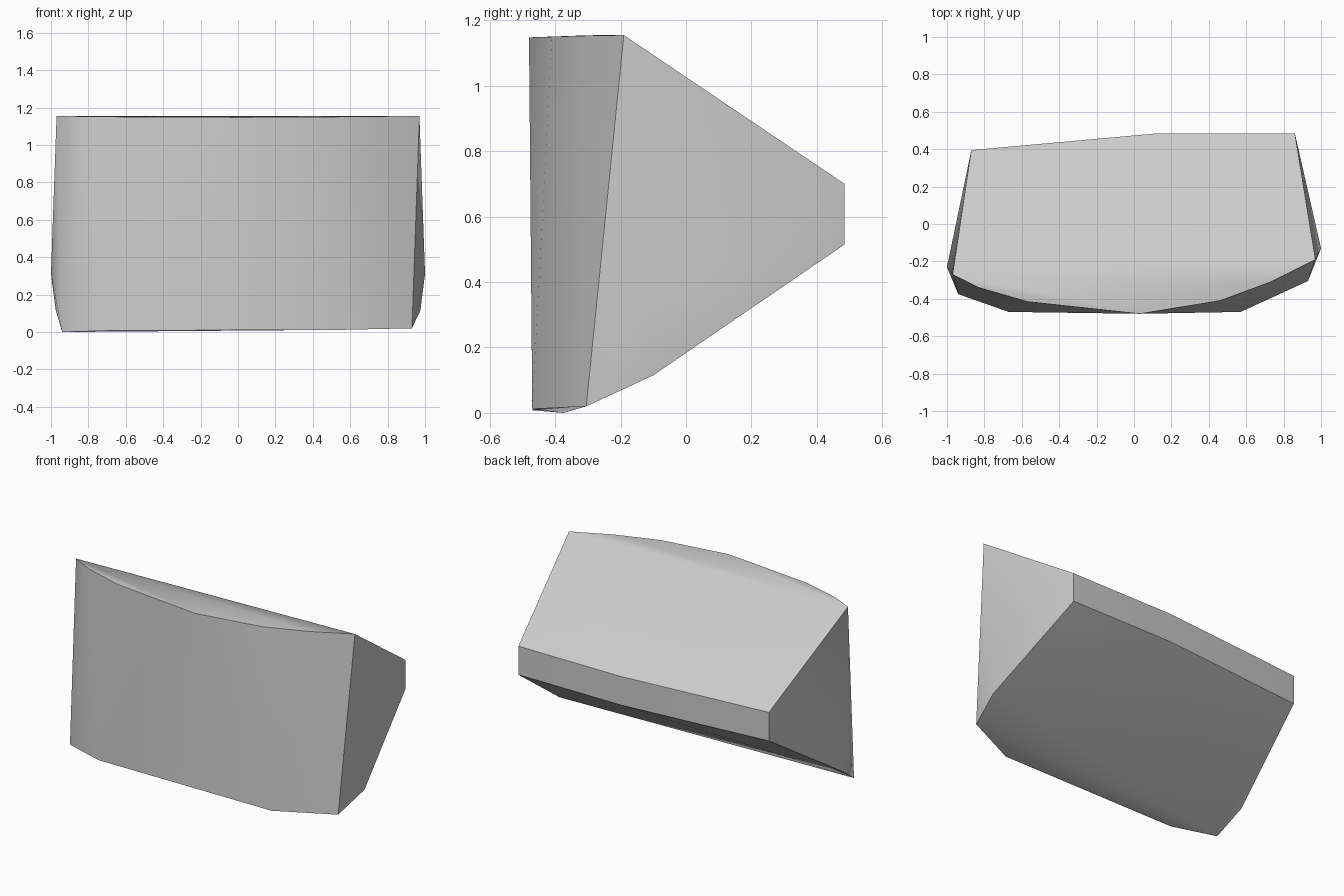
import bpy, bmesh, math

cube = bpy.data.objects.get("Cube")
if cube:
    bpy.data.objects.remove(cube, do_unlink=True)

# Single grey material
grey = bpy.data.materials.new("plain grey")
grey.use_nodes = True
colour = (0.6, 0.6, 0.6, 1)
grey.diffuse_color = colour
grey.node_tree.nodes["Principled BSDF"].inputs["Base Color"].default_value = colour

# Curved upper front edge and its two corners
top_front = [(-0.97, -0.27, 1.155), (-0.83, -0.34, 1.153), (-0.57, -0.415, 1.15),
             (0.03, -0.48, 1.148), (0.46, -0.41, 1.15), (0.73, -0.31, 1.153),
             (0.97, -0.19, 1.155)]
# Lower front edge
bottom_front = [(-0.94, -0.375, 0), (-0.67, -0.47, 0.008), (0.57, -0.47, 0.012),
                (0.93, -0.305, 0.02)]
# Bulging side corners
sides = [(-1, -0.23, 0.31), (-0.975, -0.2, 0.12), (1, -0.13, 0.31), (0.975, -0.1, 0.115)]
# Narrow back band, as upper and lower edges
back = [(x, y, z) for x, y in ((-0.87, 0.395), (0.13, 0.485), (0.86, 0.485))
        for z in (0.515, 0.7)]

# Wrap the profiles into one faceted solid
bm = bmesh.new()
for p in top_front + bottom_front + sides + back:
    bm.verts.new(p)
bmesh.ops.convex_hull(bm, input=bm.verts[:])
bmesh.ops.dissolve_limit(bm, angle_limit=math.radians(1), verts=bm.verts[:], edges=bm.edges[:])
bmesh.ops.recalc_face_normals(bm, faces=bm.faces[:])
mesh = bpy.data.meshes.new("wedge_block")
bm.to_mesh(mesh)
bm.free()
mesh.materials.append(grey)

block = bpy.data.objects.new("wedge_block", mesh)
bpy.context.collection.objects.link(block)
bpy.ops.object.select_all(action='DESELECT')
block.select_set(True)
bpy.context.view_layer.objects.active = block
bpy.ops.object.shade_smooth_by_angle(angle=math.radians(40))
